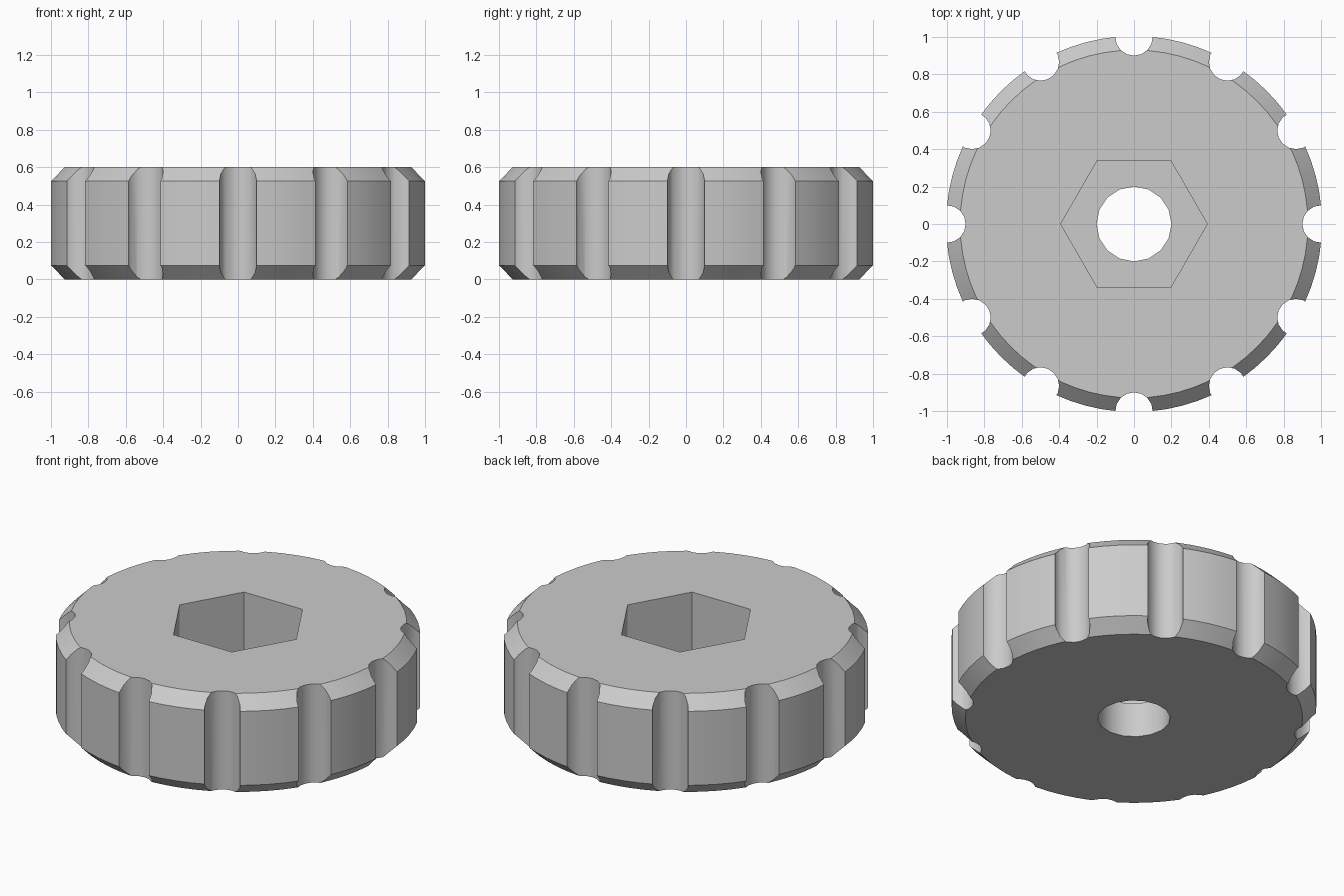
import bpy, bmesh, math
from mathutils import Matrix

if "Cube" in bpy.data.objects:
    bpy.data.objects.remove(bpy.data.objects["Cube"])

HEIGHT, RADIUS, CHAMFER = 0.6, 1.005, 0.075
GRIPS, GRIP_RADIUS = 12, 0.1

grey = bpy.data.materials.new("plain grey")
grey.use_nodes = True
colour = (0.6, 0.6, 0.6, 1)
grey.diffuse_color = colour
grey.node_tree.nodes["Principled BSDF"].inputs["Base Color"].default_value = colour


def add_prism(bm, sides, radius, z0, z1, x=0, y=0):
    place = Matrix.Translation((x, y, (z0 + z1) / 2))
    return bmesh.ops.create_cone(bm, cap_ends=True, segments=sides, radius1=radius,
                                 radius2=radius, depth=z1 - z0, matrix=place)["verts"]


def make_object(name, bm):
    mesh = bpy.data.meshes.new(name)
    bm.to_mesh(mesh)
    bm.free()
    mesh.materials.append(grey)
    obj = bpy.data.objects.new(name, mesh)
    bpy.context.collection.objects.link(obj)
    return obj


# Round body with chamfered rims
bm = bmesh.new()
add_prism(bm, 72, RADIUS, 0, HEIGHT)
rims = [e for e in bm.edges if abs(e.verts[0].co.z - e.verts[1].co.z) < 0.01]
bmesh.ops.bevel(bm, geom=rims, offset=CHAMFER, segments=1, affect='EDGES')
knob = make_object("knob_body", bm)

# Ring of finger grip grooves
grooves = bmesh.new()
for i in range(GRIPS):
    a = math.tau * i / GRIPS
    add_prism(grooves, 16, GRIP_RADIUS, -0.1, HEIGHT + 0.1, math.cos(a), math.sin(a))

# Hexagonal nut recess, with corners on the x axis
recess = bmesh.new()
verts = add_prism(recess, 6, 0.392, 0.21, HEIGHT + 0.1)
if max(v.co.x for v in verts) < 0.38:
    bmesh.ops.rotate(recess, verts=verts, matrix=Matrix.Rotation(math.pi / 6, 3, 'Z'))

# Bolt hole right through the middle
hole = bmesh.new()
add_prism(hole, 16, 0.2, -0.1, HEIGHT + 0.1)

cutters = [make_object("groove_cutter", grooves),
           make_object("recess_cutter", recess),
           make_object("hole_cutter", hole)]
for cutter in cutters:
    cut = knob.modifiers.new(cutter.name, 'BOOLEAN')
    cut.operation, cut.solver, cut.object = 'DIFFERENCE', 'EXACT', cutter

# Apply the cuts, drop the cutters and shade the curved walls smooth
bpy.ops.object.select_all(action='DESELECT')
bpy.context.view_layer.objects.active = knob
knob.select_set(True)
for cutter in cutters:
    bpy.ops.object.modifier_apply(modifier=cutter.name)
for cutter in cutters:
    bpy.data.objects.remove(cutter)
bpy.ops.object.shade_smooth_by_angle(angle=math.radians(30))
